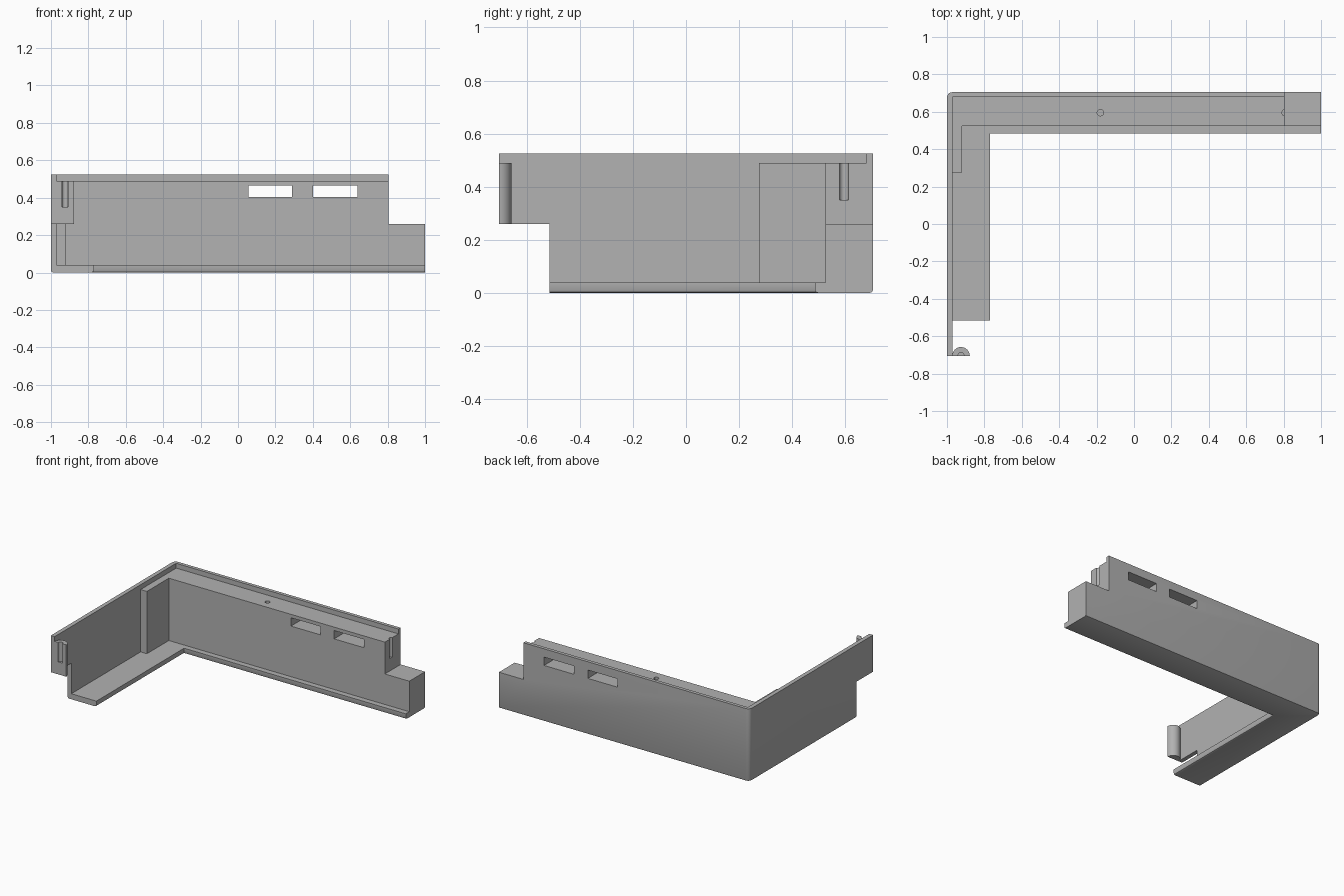
import bpy, bmesh

if "Cube" in bpy.data.objects:
    bpy.data.objects.remove(bpy.data.objects["Cube"])

grey = bpy.data.materials.new("plain_grey")
grey.use_nodes = True
grey.diffuse_color = (0.445, 0.445, 0.445, 1)
grey.node_tree.nodes["Principled BSDF"].inputs["Base Color"].default_value = grey.diffuse_color


def finish(name, bm):
    bmesh.ops.recalc_face_normals(bm, faces=bm.faces)
    mesh = bpy.data.meshes.new(name)
    bm.to_mesh(mesh)
    bm.free()
    mesh.materials.append(grey)
    obj = bpy.data.objects.new(name, mesh)
    bpy.context.collection.objects.link(obj)
    return obj


def prism(outline, z0, z1):
    bm = bmesh.new()
    face = bm.faces.new([bm.verts.new((x, y, z0)) for x, y in outline])
    top = bmesh.ops.extrude_face_region(bm, geom=[face])["geom"]
    verts = [g for g in top if isinstance(g, bmesh.types.BMVert)]
    bmesh.ops.translate(bm, verts=verts, vec=(0, 0, z1 - z0))
    return bm


def box(name, x0, x1, y0, y1, z0, z1):
    return finish(name, prism([(x0, y0), (x1, y0), (x1, y1), (x0, y1)], z0, z1))


def cylinder(name, x, y, r, z0, z1):
    bm = bmesh.new()
    bmesh.ops.create_cone(bm, cap_ends=True, segments=32, radius1=r, radius2=r, depth=z1 - z0)
    bmesh.ops.translate(bm, verts=bm.verts, vec=(x, y, (z0 + z1) / 2))
    return finish(name, bm)


def combine(target, tool, operation="DIFFERENCE"):
    mod = target.modifiers.new(tool.name, "BOOLEAN")
    mod.operation, mod.solver, mod.object = operation, "EXACT", tool
    bpy.context.view_layer.objects.active = target
    bpy.ops.object.modifier_apply(modifier=mod.name)
    bpy.data.objects.remove(tool)


# Outer L-shaped block with rounded outer corner
FRONT, BACK = -0.705, 0.705
bm = prism([(-1, FRONT), (-0.77, FRONT), (-0.77, 0.485), (1, 0.485), (1, BACK), (-1, BACK)], 0, 0.525)
corner = [e for e in bm.edges if all(v.co.x < -0.99 and v.co.y > 0.7 for v in e.verts)]
bmesh.ops.bevel(bm, geom=corner, offset=0.03, segments=5, profile=0.5, affect="EDGES")


# Softened bottom edges, leaving the two cut ends sharp
def at_end(e):
    return all(v.co.x > 0.99 for v in e.verts) or all(v.co.y < -0.7 for v in e.verts)


bottom = [e for e in bm.edges if all(v.co.z < 0.001 for v in e.verts) and not at_end(e)]
bmesh.ops.bevel(bm, geom=bottom, offset=0.013, segments=2, profile=0.5, affect="EDGES")
body = finish("corner_housing", bm)

# Hollow above the floor flange, leaving the thick pad by the inner corner
combine(body, box("side_hollow", -0.97, 2, -2, 0.275, 0.04, 1))
combine(body, box("inner_hollow", -0.92, 2, 0.2, 0.525, 0.04, 1))

# Screw post on the tab of the side wall
combine(body, cylinder("screw_post", -0.925, FRONT, 0.047, 0.2, 0.51), "UNION")
combine(body, box("post_trim", -2, 2, -2, FRONT, -1, 1))

# Ledge inside the rim, step in the right end, notch under the tab
combine(body, box("rim_ledge", -0.97, 2, -2, 0.68, 0.49, 1))
combine(body, box("end_step", 0.805, 2, 0, 2, 0.26, 1))
combine(body, box("tab_notch", -2, 0, -2, -0.515, -1, 0.26))

# Two window slots through the back wall
for x0, x1 in ((0.055, 0.29), (0.4, 0.64)):
    combine(body, box("slot", x0, x1, 0.3, 1, 0.405, 0.465))

# Screw holes
for x, y in ((-0.925, FRONT), (-0.18, 0.595), (0.808, 0.595)):
    combine(body, cylinder("screw_hole", x, y, 0.017, 0.35, 0.6))

bpy.ops.object.select_all(action="DESELECT")
body.select_set(True)
bpy.context.view_layer.objects.active = body
bpy.ops.object.shade_smooth_by_angle()
